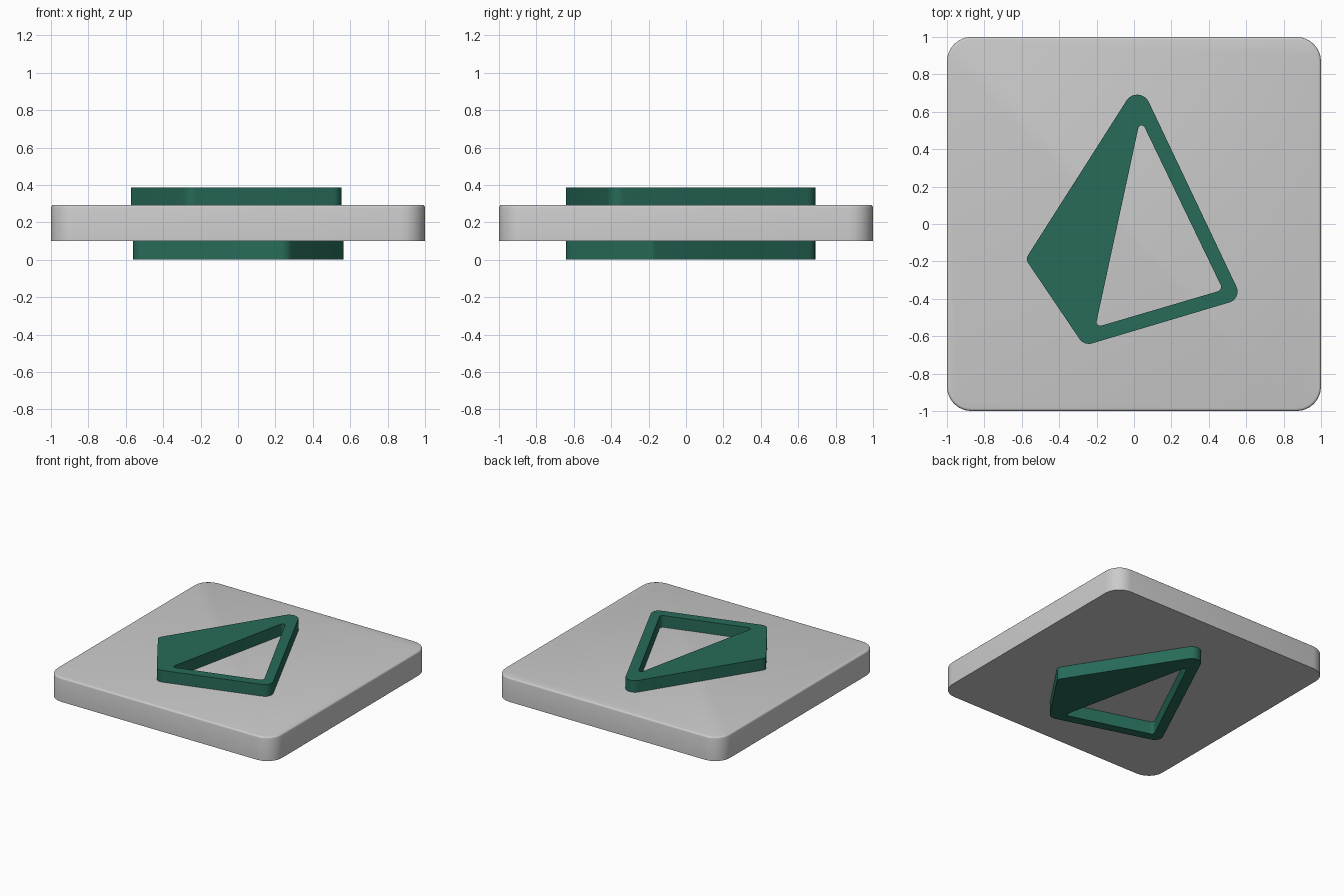
import bpy, bmesh, math
from mathutils import Vector

if "Cube" in bpy.data.objects:
    bpy.data.objects.remove(bpy.data.objects["Cube"])


def rounded(corners, steps=8):
    """Outline from (x, y, radius) corners, each replaced by a tangent arc."""
    out = []
    for i, (x, y, r) in enumerate(corners):
        p = Vector((x, y))
        a = (Vector(corners[i - 1][:2]) - p).normalized()
        b = (Vector(corners[(i + 1) % len(corners)][:2]) - p).normalized()
        half = a.angle(b) / 2
        centre = p + (a + b).normalized() * r / math.sin(half)
        start = p + a * r / math.tan(half) - centre
        end = p + b * r / math.tan(half) - centre
        sweep = math.pi - 2 * half
        for k in range(steps + 1):
            t = k / steps
            d = (start * math.sin((1 - t) * sweep) + end * math.sin(t * sweep)) / math.sin(sweep)
            out.append(centre + d)
    return out


def slab(name, outlines, z0, z1):
    """Extrude filled outlines (later ones are holes) between two heights."""
    curve = bpy.data.curves.new(name, 'CURVE')
    curve.dimensions = '2D'
    curve.fill_mode = 'BOTH'
    curve.extrude = (z1 - z0) / 2
    for pts in outlines:
        s = curve.splines.new('POLY')
        s.points.add(len(pts) - 1)
        for sp, p in zip(s.points, pts):
            sp.co = (p.x, p.y, 0, 1)
        s.use_cyclic_u = True
    ob = bpy.data.objects.new(name, curve)
    bpy.context.collection.objects.link(ob)
    ob.location.z = (z0 + z1) / 2
    bpy.ops.object.select_all(action='DESELECT')
    bpy.context.view_layer.objects.active = ob
    ob.select_set(True)
    bpy.ops.object.convert(target='MESH')
    ob = bpy.context.object
    ob.name = name
    bm = bmesh.new()
    bm.from_mesh(ob.data)
    bmesh.ops.remove_doubles(bm, verts=bm.verts, dist=1e-5)
    bmesh.ops.recalc_face_normals(bm, faces=bm.faces)
    bm.to_mesh(ob.data)
    bm.free()
    bpy.ops.object.shade_smooth_by_angle(angle=math.radians(35))
    return ob


# Base plate with rounded corners and a softened top rim
bm = bmesh.new()
square = rounded([(-1, -1, .13), (1, -1, .13), (1, 1, .13), (-1, 1, .13)], 6)
face = bm.faces.new([bm.verts.new((p.x, p.y, 0.1)) for p in square])
ext = bmesh.ops.extrude_face_region(bm, geom=[face])['geom']
bmesh.ops.translate(bm, vec=(0, 0, 0.193), verts=[g for g in ext if isinstance(g, bmesh.types.BMVert)])
bmesh.ops.recalc_face_normals(bm, faces=bm.faces)
rim = [e for e in bm.edges if all(v.co.z > 0.2 for v in e.verts)]
bmesh.ops.bevel(bm, geom=rim, offset=0.014, segments=3, profile=0.5, affect='EDGES')
mesh = bpy.data.meshes.new("base_plate")
bm.to_mesh(mesh)
bm.free()
plate = bpy.data.objects.new("base_plate", mesh)
bpy.context.collection.objects.link(plate)
bpy.ops.object.select_all(action='DESELECT')
bpy.context.view_layer.objects.active = plate
plate.select_set(True)
bpy.ops.object.shade_smooth_by_angle(angle=math.radians(35))

# Raised open pyramid shapes, one on each side of the plate
outer = rounded([(.026, .764, .068), (-.58, -.188, .04), (-.267, -.651, .06), (.578, -.399, .06)])
hole = rounded([(.034, .564, .018), (-.207, -.553, .02), (.476, -.352, .025)])
green = bpy.data.materials.new("green")
green.diffuse_color = (0.02, 0.145, 0.1, 1)
green.use_nodes = True
green.node_tree.nodes["Principled BSDF"].inputs["Base Color"].default_value = green.diffuse_color

top = slab("top_relief", [outer, hole], 0.285, 0.387)
bottom = slab("bottom_relief", [outer, hole], 0.0, 0.102)
bottom.rotation_euler.y = math.pi
bottom.location.x = -0.008
for ob in (top, bottom):
    ob.data.materials.append(green)
